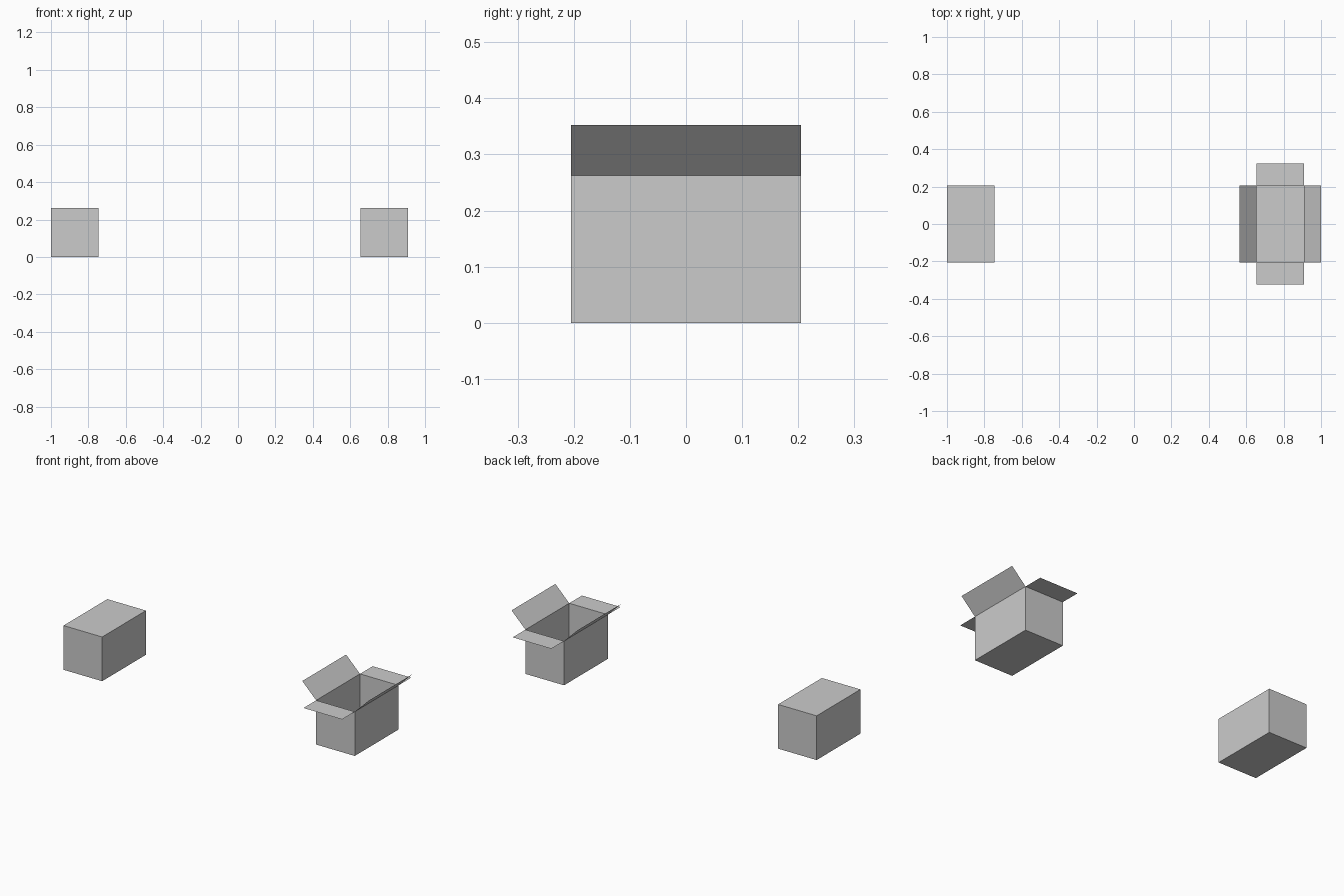
import bpy
import bmesh

if "Cube" in bpy.data.objects:
    bpy.data.objects.remove(bpy.data.objects["Cube"])

W, D, H = 0.253, 0.41, 0.262       # carton width, depth, height
SIDE = 0.091                       # side flap run and rise (45 degrees)
END = 0.119                        # end flap length (lies level)


def carton(name, x_min, is_open):
    bm = bmesh.new()
    bmesh.ops.create_cube(bm, size=1)
    for v in bm.verts:
        v.co.x = x_min + (v.co.x + 0.5) * W
        v.co.y *= D
        v.co.z = (v.co.z + 0.5) * H

    if is_open:
        # Remove the lid, then fold a paper-thin flap out of each rim edge
        lid = max(bm.faces, key=lambda f: f.calc_center_median().z)
        rim = list(lid.edges)
        bmesh.ops.delete(bm, geom=[lid], context='FACES_ONLY')
        mid_x = x_min + W / 2
        for edge in rim:
            a, b = edge.verts
            c = (a.co + b.co) / 2
            if abs(a.co.x - b.co.x) < 1e-5:
                fold = (SIDE if c.x > mid_x else -SIDE, 0, H + 0.09 - H)
            else:
                fold = (0, END if c.y > 0 else -END, 0)
            new = bmesh.ops.extrude_edge_only(bm, edges=[edge])["geom"]
            tips = [g for g in new if isinstance(g, bmesh.types.BMVert)]
            bmesh.ops.translate(bm, verts=tips, vec=fold)

    mesh = bpy.data.meshes.new(name)
    bm.to_mesh(mesh)
    bm.free()
    obj = bpy.data.objects.new(name, mesh)
    bpy.context.collection.objects.link(obj)
    return obj


# Sealed carton on the left, open carton on the right
carton("closed_box", -1.0, False)
carton("open_box", 1.0 - SIDE - W, True)
